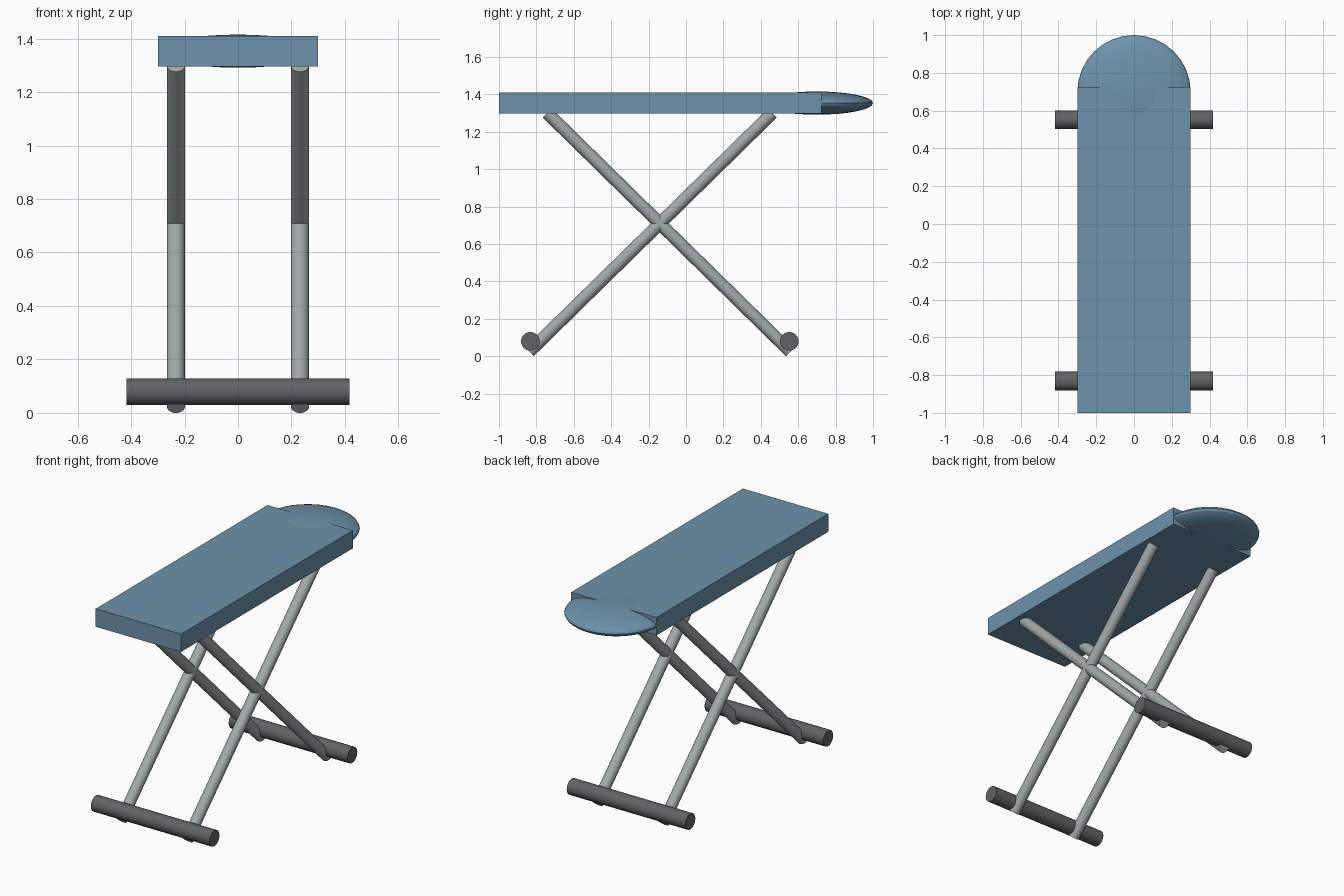
import bpy
from mathutils import Vector

cube = bpy.data.objects.get("Cube")
if cube:
    bpy.data.objects.remove(cube, do_unlink=True)


def material(name, color):
    m = bpy.data.materials.new(name)
    m.use_nodes = True
    rgba = (*color, 1)
    m.diffuse_color = rgba
    m.node_tree.nodes["Principled BSDF"].inputs["Base Color"].default_value = rgba
    return m


BLUE = material("blue_fabric", (0.15, 0.29, 0.40))
STEEL = material("grey_steel", (0.36, 0.40, 0.40))
RUBBER = material("dark_rubber", (0.12, 0.123, 0.128))


def finish(name, mat, smooth=True):
    ob = bpy.context.object
    ob.name = ob.data.name = name
    ob.data.materials.append(mat)
    bpy.ops.object.transform_apply(location=False, rotation=False, scale=True)
    if smooth:
        bpy.ops.object.shade_smooth_by_angle()
    return ob


def rod(name, start, end, radius, mat):
    a, b = Vector(start), Vector(end)
    turn = (b - a).to_track_quat('Z', 'Y').to_euler()
    bpy.ops.mesh.primitive_cylinder_add(vertices=24, radius=radius, depth=(b - a).length,
                                        location=(a + b) / 2, rotation=turn)
    return finish(name, mat)


# Padded board with a rounded nose
BACK = 0.725
bpy.ops.mesh.primitive_cube_add(size=1, location=(0, (BACK - 1) / 2, 1.353))
bpy.context.object.scale = (0.60, BACK + 1, 0.114)
finish("board", BLUE, smooth=False)

bpy.ops.mesh.primitive_uv_sphere_add(segments=32, ring_count=16, location=(0, 0.70, 1.353))
bpy.context.object.scale = (0.30, 0.30, 0.062)
finish("board_nose", BLUE)

# Crossing legs, mirrored about the pivot, and a foot bar for each pair
PIVOT = -0.14
for end, d in (("front", -1), ("back", 1)):
    for side, x in (("left", 0.232), ("right", -0.232)):
        rod(f"{end}_leg_{side}", (x, PIVOT + d * 0.698, 0.024),
            (x, PIVOT - d * 0.602, 1.30), 0.034, STEEL)
    y = PIVOT + d * 0.692
    rod(f"{end}_foot_bar", (-0.417, y, 0.079), (0.417, y, 0.079), 0.05, RUBBER)
